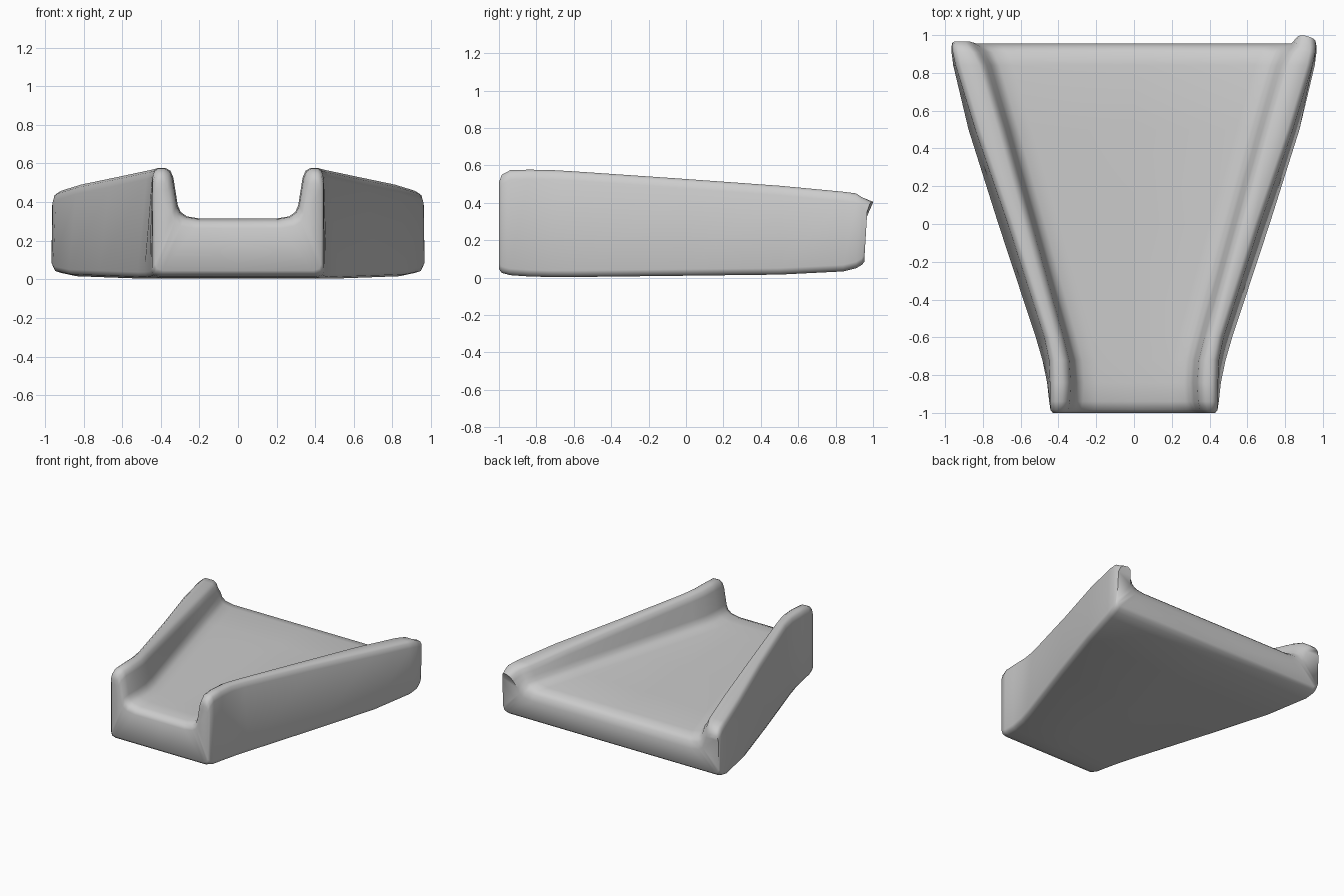
import bpy, bmesh, math

# Cross-section stations along the length:
# y, outer half width, lean of wall top, crest inner x, floor z, wall top z, bottom z
STATIONS = [
    (-1.00, 0.43, 0.00, 0.375, 0.265, 0.51, 0.045),
    (-0.985, 0.442, 0.00, 0.36, 0.295, 0.55, 0.025),
    (-0.94, 0.449, 0.005, 0.35, 0.311, 0.574, 0.013),
    (-0.84, 0.46, 0.015, 0.345, 0.314, 0.577, 0.006),
    (-0.72, 0.485, 0.035, 0.353, 0.314, 0.575, 0.003),
    (-0.60, 0.52, 0.045, 0.383, 0.314, 0.568, 0.003),
    (0.00, 0.718, 0.05, 0.55, 0.314, 0.527, 0.01),
    (0.50, 0.876, 0.035, 0.69, 0.314, 0.491, 0.016),
    (0.84, 0.957, 0.012, 0.79, 0.310, 0.459, 0.033),
    (0.91, 0.966, 0.006, 0.825, 0.300, 0.45, 0.05),
    (0.94, 0.966, 0.003, 0.85, 0.275, 0.43, 0.068),
    (0.955, 0.963, 0.002, 0.865, 0.225, 0.405, 0.085),
]


def half_profile(w, lean, i, f, t, b):
    """Right half of the U section, from bottom centre round to floor centre."""
    top = w - lean
    c = min(0.03, (top - i) * 0.35)
    return [
        (0, b), (w - 0.04, b), (w - 0.01, b + 0.01), (w, b + 0.035),
        (top, t - 0.05), (top - 0.01, t - 0.015), (top - c, t),
        (i + c, t), (i + 0.005, t - 0.015), (i - 0.01, t - 0.05),
        (i - 0.033, f + 0.07), (i - 0.048, f + 0.035), (i - 0.08, f + 0.012),
        (i - 0.15, f), (0, f),
    ]


# Chute body: loft of the U sections
bm = bmesh.new()
rings = []
for y, *dims in STATIONS:
    half = half_profile(*dims)
    outline = half + [(-x, z) for x, z in reversed(half[1:-1])]
    rings.append([bm.verts.new((x, y, z)) for x, z in outline])

n = len(rings[0])
for a, b in zip(rings, rings[1:]):
    for k in range(n):
        bm.faces.new((a[k], a[(k + 1) % n], b[(k + 1) % n], b[k]))

# Small backward lips at the rear ends of both walls, larger on the right
for v in rings[-1]:
    reach = max(0.0, min(1.0, (v.co.z - 0.3) / 0.1))
    taper = 1.0 - max(0.0, v.co.x - 0.9) * 7
    v.co.y += reach * (0.045 * taper if v.co.x > 0 else 0.012)

# End caps: ladder of quads between the outer and inner halves of the U
for ring in (rings[0], rings[-1]):
    for side in (1, -1):
        for k in range(7):
            ids = [k, k + 1, 13 - k, 14 - k] if k < 6 else [6, 7, 8]
            bm.faces.new([ring[(side * j) % n] for j in ids])
bmesh.ops.recalc_face_normals(bm, faces=bm.faces)

mesh = bpy.data.meshes.new("tapered_chute")
bm.to_mesh(mesh)
bm.free()
chute = bpy.data.objects.new("tapered_chute", mesh)
bpy.context.collection.objects.link(chute)
bpy.context.view_layer.objects.active = chute
chute.select_set(True)
bpy.ops.object.shade_smooth_by_angle(angle=math.radians(60))
